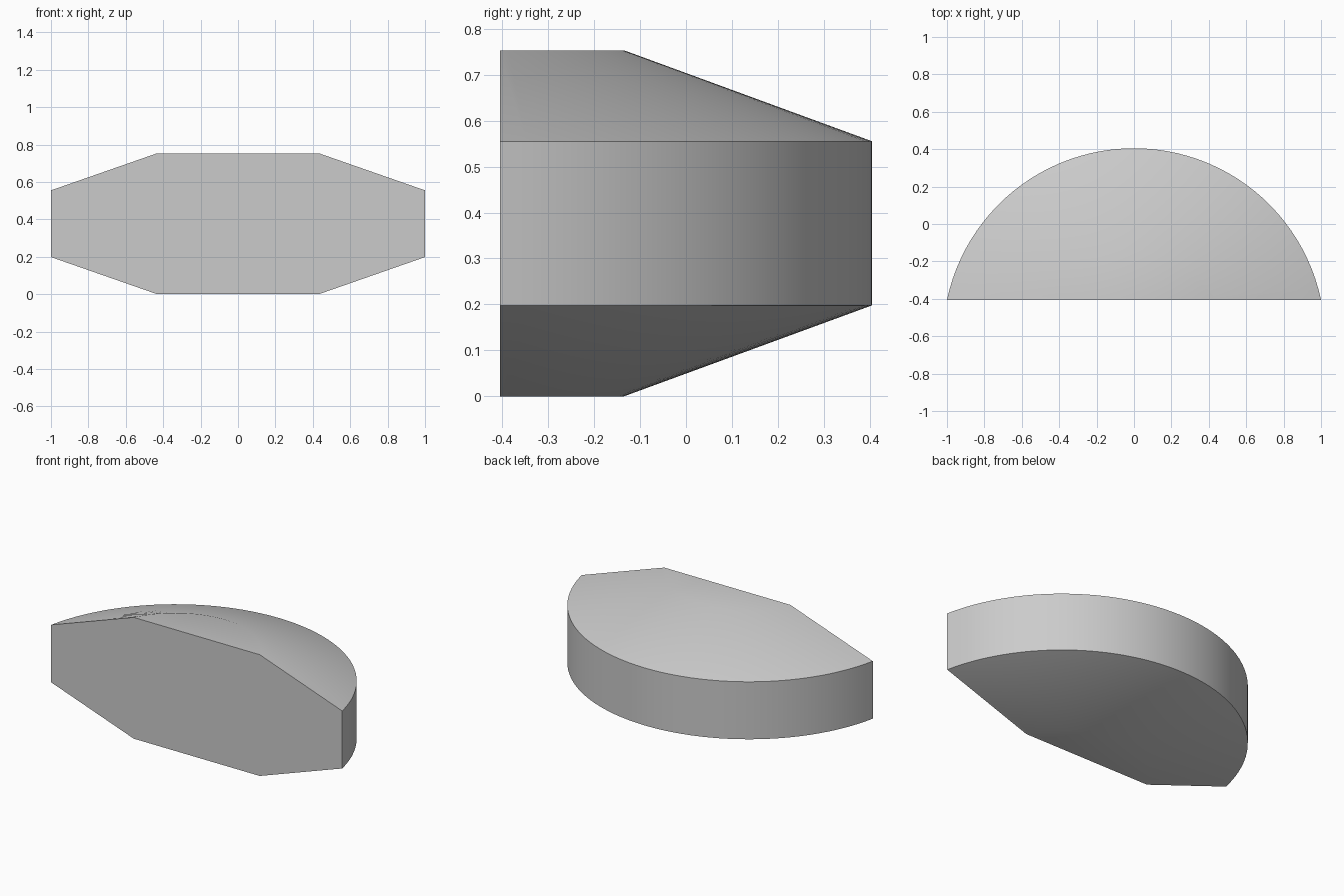
import bpy, bmesh, math

cube = bpy.data.objects.get("Cube")
if cube:
    bpy.data.objects.remove(cube, do_unlink=True)

SEGMENTS = 48
FRONT_Y = -0.405        # flat cut face
CENTRE_Y = -0.617       # axis of the round body
RIM_R, CAP_R = 1.022, 0.482

grey = bpy.data.materials.new("plain grey")
grey.use_nodes = True
colour = (0.6, 0.6, 0.6, 1)
grey.diffuse_color = colour
grey.node_tree.nodes["Principled BSDF"].inputs["Base Color"].default_value = colour


def arc(bm, radius, z):
    """Arc of vertices behind the flat front, from right to left."""
    half = math.acos((FRONT_Y - CENTRE_Y) / radius)
    angles = [half * (2 * i / SEGMENTS - 1) for i in range(SEGMENTS + 1)]
    return [bm.verts.new((radius * math.sin(a), CENTRE_Y + radius * math.cos(a), z))
            for a in angles]


# Bevelled disc segment: cap, slope, wall, slope, cap
bm = bmesh.new()
rings = [arc(bm, r, z) for r, z in
         ((CAP_R, 0), (RIM_R, 0.198), (RIM_R, 0.555), (CAP_R, 0.753))]
for low, high in zip(rings, rings[1:]):
    for i in range(SEGMENTS):
        bm.faces.new((low[i], low[i + 1], high[i + 1], high[i]))
bm.faces.new(rings[0])
bm.faces.new(rings[-1])

# Flat front face
bm.faces.new([r[0] for r in rings] + [r[-1] for r in reversed(rings)])
bmesh.ops.recalc_face_normals(bm, faces=bm.faces)

mesh = bpy.data.meshes.new("disc_segment")
bm.to_mesh(mesh)
bm.free()
mesh.materials.append(grey)
body = bpy.data.objects.new("disc_segment", mesh)
bpy.context.collection.objects.link(body)

# Smooth curved sides, sharp rim and front edges
bpy.ops.object.select_all(action="DESELECT")
body.select_set(True)
bpy.context.view_layer.objects.active = body
bpy.ops.object.shade_smooth_by_angle(angle=math.radians(30))
